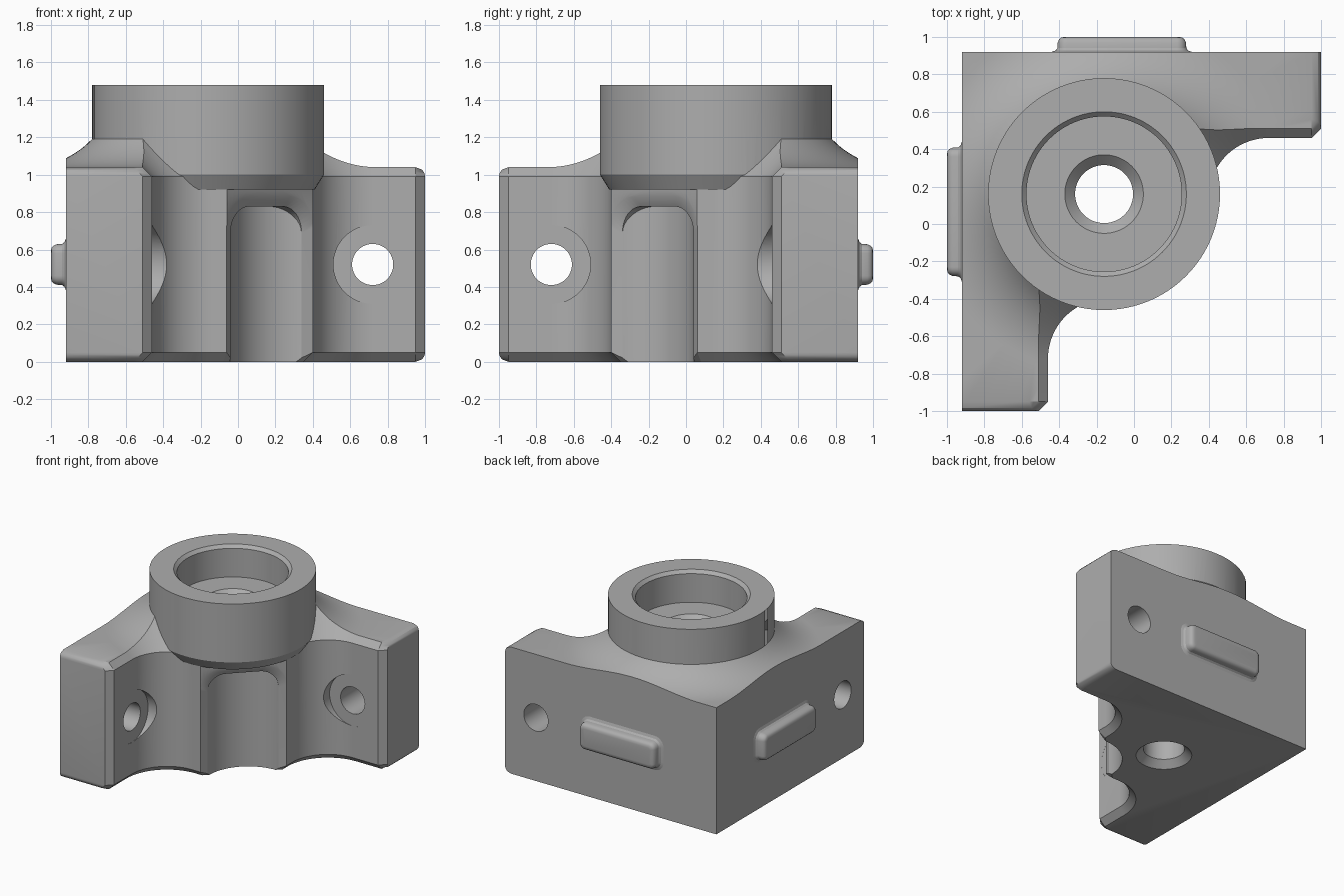
import bpy, bmesh, math
from mathutils import Vector

if "Cube" in bpy.data.objects:
    bpy.data.objects.remove(bpy.data.objects["Cube"], do_unlink=True)

mat = bpy.data.materials.new("cast grey")
mat.use_nodes = True
GREY = (0.42, 0.42, 0.42, 1)
mat.diffuse_color = GREY
mat.node_tree.nodes["Principled BSDF"].inputs["Base Color"].default_value = GREY

AX, AY = -0.16, 0.16          # boss axis
ARM, SCOOP, SR = 0.72, 0.14, 0.32   # scoop centre on the right arm, and radius
TOP, CH = 1.04, 0.05
BOLT_Z = 0.52
S = math.sqrt(0.5)


def loft(name, rings, closed=False):
    """Skin a list of equal-length rings into a solid."""
    bm = bmesh.new()
    vs = [[bm.verts.new(p) for p in r] for r in rings]
    n = len(vs[0])
    pairs = list(zip(vs, vs[1:])) + ([(vs[-1], vs[0])] if closed else [])
    for a, b in pairs:
        for i in range(n):
            j = (i + 1) % n
            bm.faces.new((a[i], a[j], b[j], b[i]))
    if not closed:
        bm.faces.new(vs[0])
        bm.faces.new(vs[-1])
    bmesh.ops.recalc_face_normals(bm, faces=bm.faces)
    me = bpy.data.meshes.new(name)
    bm.to_mesh(me)
    bm.free()
    me.materials.append(mat)
    ob = bpy.data.objects.new(name, me)
    bpy.context.collection.objects.link(ob)
    return ob


def lathe(name, profile, cx=AX, cy=AY, closed=False, n=96):
    ang = [math.tau * i / n for i in range(n)]
    return loft(name, [[(cx + r * math.cos(a), cy + r * math.sin(a), z) for a in ang]
                       for r, z in profile], closed)


def boolean(target, cutter, op="DIFFERENCE"):
    """Apply a boolean and discard the helper."""
    cutter.hide_render = True
    mod = target.modifiers.new("cut", "BOOLEAN")
    mod.object, mod.operation, mod.solver = cutter, op, "EXACT"
    bpy.context.view_layer.objects.active = target
    bpy.ops.object.modifier_apply(modifier=mod.name)
    bpy.data.objects.remove(cutter, do_unlink=True)


def mirror(p):
    """Reflect across the diagonal plane of the bracket."""
    return (-p[1], -p[0]) + tuple(p[2:])


def outline(df, de, z):
    """Plan outline, front side inset by df and arm ends by de."""
    half = [(1 - de, 0.92), (1 - de, 0.46 + df + CH), (1 - CH, 0.46 + df)]
    for i in range(25):
        a = math.pi / 2 * (1 + i / 24)
        half.append((ARM + (SR + df) * math.cos(a), SCOOP + (SR + df) * math.sin(a)))
    half.append((0.40 - df, min(0.06 + 0.414 * df, 0.139)))
    pts = [(-0.92, 0.92)] + half + [mirror(p) for p in reversed(half)]
    return [(x, y, z) for x, y in pts]


# L-shaped body with chamfered front and rounded arm ends
steps = [(CH * k / 4, CH * (1 - k / 4), CH * (1 - math.sqrt(1 - (1 - k / 4) ** 2)))
         for k in range(5)]
rings = [outline(df, de, z) for z, df, de in steps]
rings += [outline(df, de, TOP - z) for z, df, de in reversed(steps)]
rings.append(outline(0.21, CH, 1.2))
body = loft("bracket_body", rings)

# Top surface sweeping up to the boss
FR, FC = 0.48, 0.97
curve = [(r, TOP + FR - math.sqrt(FR * FR - (FC - r) ** 2))
         for r in [0.6 + (FC - 0.6) * i / 16 for i in range(17)]]
boolean(body, lathe("top_trim", curve + [(2.2, TOP), (2.2, 1.7), (0.6, 1.7)], closed=True))

# Round boss with stepped bore
boolean(body, lathe("boss", [(0.3, 0.7), (0.44, 0.92), (0.57, 0.92), (0.62, 1.0), (0.62, 1.48)]),
        "UNION")
boolean(body, lathe("bore", [(0.31, -0.1), (0.155, 0.055), (0.155, 1.165), (0.21, 1.22),
                             (0.415, 1.22), (0.415, 1.455), (0.54, 1.58)]))


def arch(u, half, top, rad):
    """Round-cornered doorway section at distance u along the front diagonal."""
    sec = [(half, -0.1)]
    sec += [(half - rad + rad * math.cos(a), top - rad + rad * math.sin(a))
            for a in [math.pi / 2 * i / 10 for i in range(11)]]
    sec += [(-w, z) for w, z in reversed(sec)]
    return [((w + u) * S, (w - u) * S, z) for w, z in sec]


# Arched slot in the front ridge, with chamfered rim
slot = loft("slot", [arch(0.0, 0.269, 0.83, 0.14), arch(0.35, 0.269, 0.83, 0.14)])
boolean(slot, lathe("slot_round", [(0.36, -0.2), (0.36, 1.0)], 0.45 * S, -0.45 * S), "INTERSECT")
boolean(body, slot)
boolean(body, loft("slot_rim", [arch(0.205, 0.255, 0.817, 0.135),
                                arch(0.25, 0.346, 0.9, 0.175)]))


def rod(name, rad, y0, y1, flip):
    ang = [math.tau * i / 48 for i in range(48)]
    rs = [[(ARM + rad * math.cos(a), y, BOLT_Z + rad * math.sin(a)) for a in ang]
          for y in (y0, y1)]
    return loft(name, [[mirror(p) for p in r] for r in rs] if flip else rs)


# Bolt holes and spot faces in both arms
for flip in (False, True):
    boolean(body, rod("spot_face", 0.21, 0.05, 0.4605, flip))
    boolean(body, rod("bolt_hole", 0.11, 0.0, 1.2, flip))


def pad_ring(grow, y, flip):
    """Rounded bar section on the back wall."""
    hx, hz, rad = 0.335 + grow, 0.1 + grow, 0.04 + max(grow, -0.02)
    pts = []
    for q, (sx, sz) in enumerate(((1, 1), (-1, 1), (-1, -1), (1, -1))):
        for i in range(7):
            a = math.pi / 2 * (q + i / 6)
            pts.append((-0.065 + sx * (hx - rad) + rad * math.cos(a), y,
                        BOLT_Z + sz * (hz - rad) + rad * math.sin(a)))
    return [mirror(p) for p in pts] if flip else pts


# Locating bars on the two outer walls
parts = [body]
for name, flip in (("back_bar", False), ("right_bar", True)):
    prof = [(0.04, 0.9), (0.04, 0.92), (0.02, 0.927), (0.01, 0.94), (0.008, 0.97),
            (0.0, 0.988), (-0.012, 0.997), (-0.03, 1.0)]
    parts.append(loft(name, [pad_ring(g, y, flip) for g, y in prof]))

# Smooth shading with crisp edges
for ob in parts:
    bpy.ops.object.select_all(action="DESELECT")
    ob.select_set(True)
    bpy.context.view_layer.objects.active = ob
    bpy.ops.object.shade_smooth_by_angle(angle=math.radians(30))
